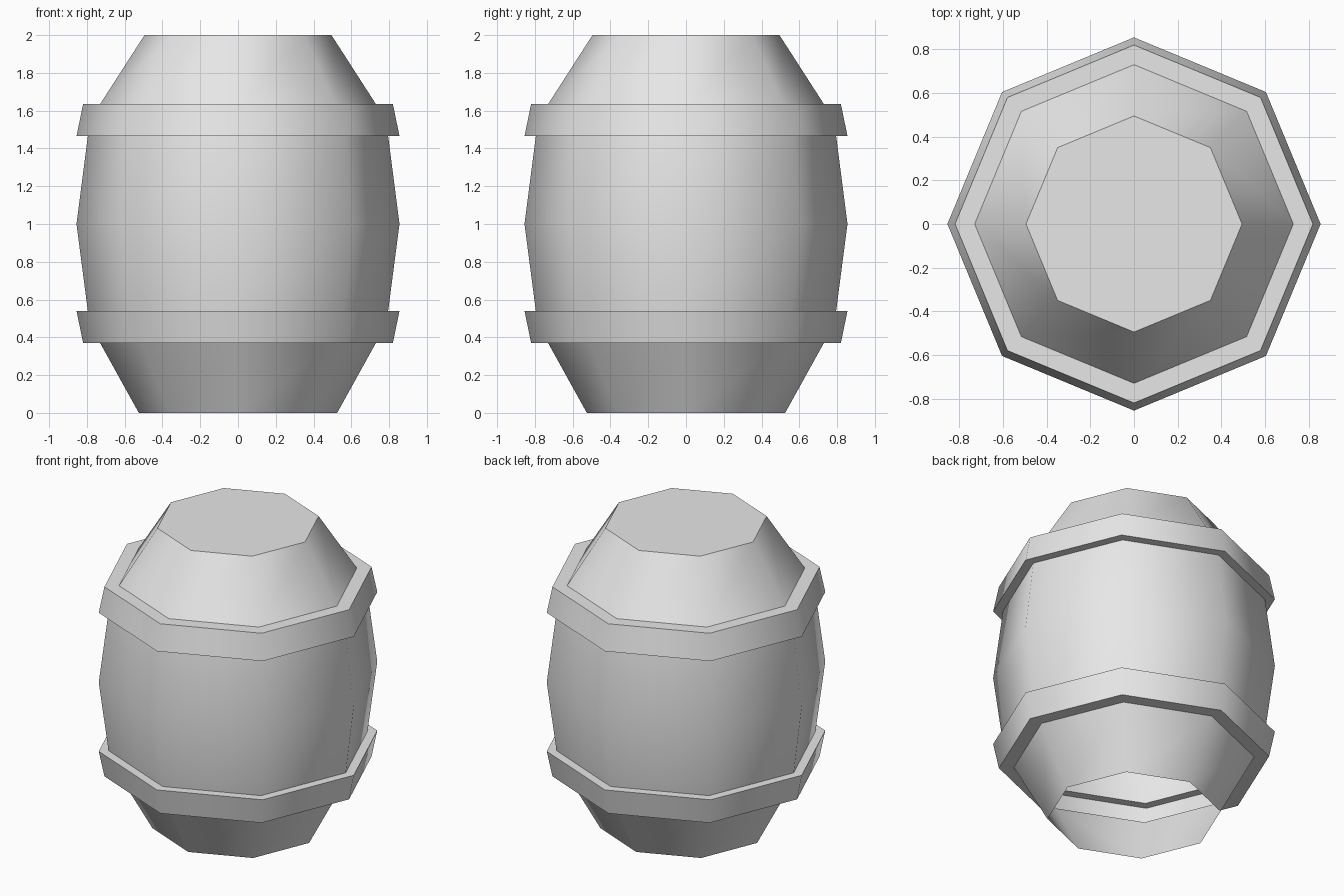
import bpy
import bmesh
from math import cos, sin, pi, radians

SIDES = 8

cube = bpy.data.objects.get("Cube")
if cube:
    bpy.data.objects.remove(cube, do_unlink=True)

grey = bpy.data.materials.new("light_grey")
grey.use_nodes = True
grey.diffuse_color = (0.8, 0.8, 0.8, 1)
grey.node_tree.nodes["Principled BSDF"].inputs["Base Color"].default_value = (0.8, 0.8, 0.8, 1)


def lathe(name, profile, lid=False):
    """Sweep a bottom-to-top (radius, height) profile into an open eight-sided shell."""
    bm = bmesh.new()
    rings = [[bm.verts.new((r * cos(2 * pi * i / SIDES), r * sin(2 * pi * i / SIDES), z))
              for i in range(SIDES)] for r, z in profile]
    for low, high in zip(rings, rings[1:]):
        for i in range(SIDES):
            j = (i + 1) % SIDES
            bm.faces.new((low[i], low[j], high[j], high[i]))
    if lid:
        bm.faces.new(rings[-1])
    mesh = bpy.data.meshes.new(name)
    bm.to_mesh(mesh)
    bm.free()
    mesh.materials.append(grey)
    obj = bpy.data.objects.new(name, mesh)
    bpy.context.collection.objects.link(obj)
    bpy.ops.object.select_all(action='DESELECT')
    obj.select_set(True)
    bpy.context.view_layer.objects.active = obj
    bpy.ops.object.shade_smooth_by_angle(angle=radians(50))
    return obj


# Hoop profile, wider towards the barrel's middle
hoop = [(0.73, 0.37), (0.82, 0.37), (0.855, 0.54), (0.795, 0.54)]
upper_hoop = [(r, 2.005 - z) for r, z in reversed(hoop)]

# Staves: open bottom taper, bulging belly, lidded top taper
lathe("lower_staves", [(0.525, 0), hoop[0]])
lathe("belly_staves", [hoop[-1], (0.855, 1.0), upper_hoop[0]])
lathe("upper_staves_and_lid", [upper_hoop[-1], (0.495, 2.0)], lid=True)

# Hoops
lathe("lower_hoop", hoop)
lathe("upper_hoop", upper_hoop)
